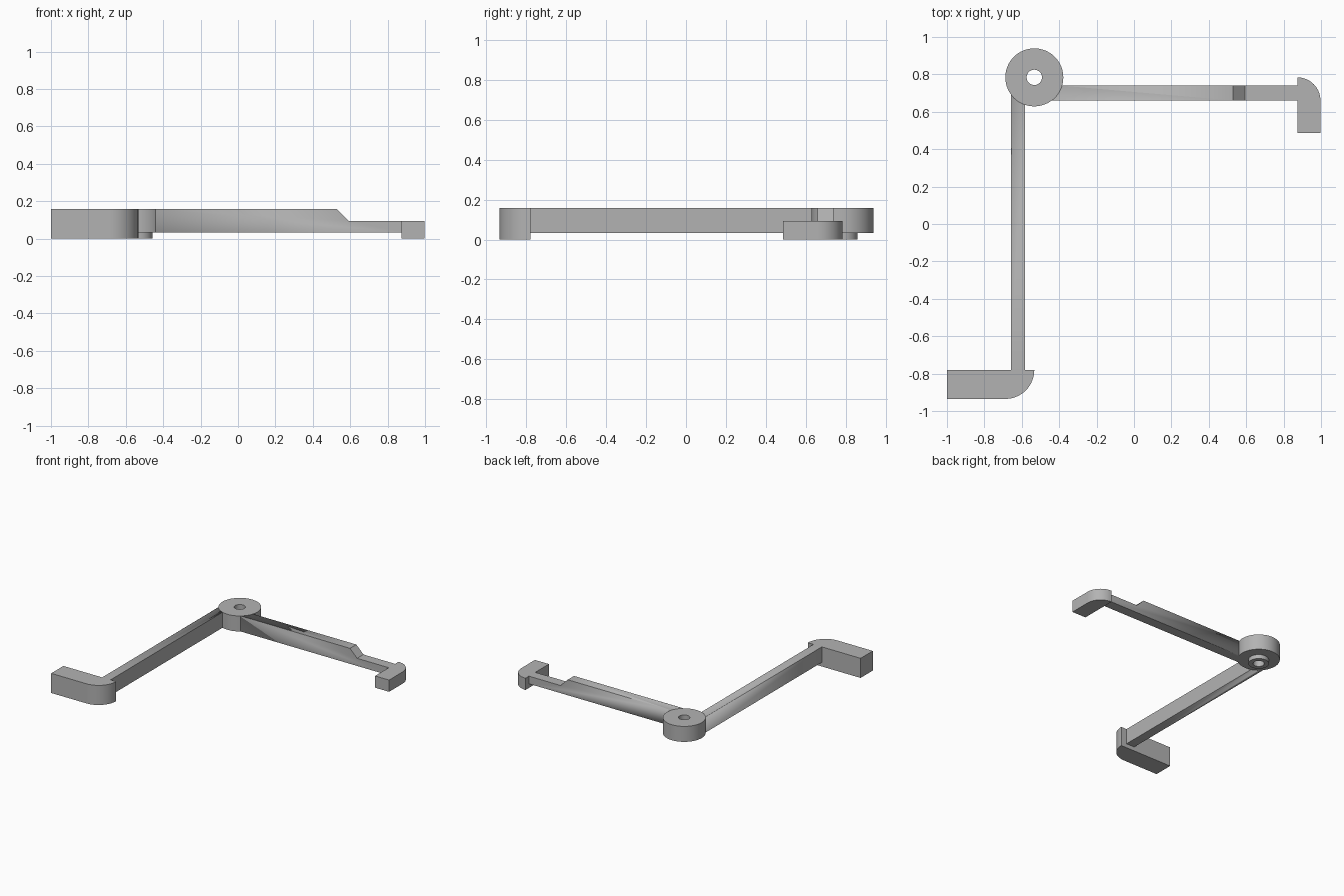
import bpy
import bmesh
from math import cos, sin, pi, radians
from mathutils import Matrix, Vector

cube = bpy.data.objects.get("Cube")
if cube:
    bpy.data.objects.remove(cube, do_unlink=True)

TOP, UNDER, TIP_TOP = 0.157, 0.033, 0.094
HUB = Vector((-0.533, 0.784, 0))
HUB_R, BOSS_R, HOLE_R = 0.155, 0.075, 0.041
SEGMENTS = 64

grey = bpy.data.materials.new("plain grey")
grey.use_nodes = True
colour = (0.45, 0.45, 0.45, 1)
grey.diffuse_color = colour
grey.node_tree.nodes["Principled BSDF"].inputs["Base Color"].default_value = colour


def finish(bm, name):
    bmesh.ops.remove_doubles(bm, verts=bm.verts, dist=1e-5)
    bmesh.ops.recalc_face_normals(bm, faces=bm.faces)
    mesh = bpy.data.meshes.new(name)
    bm.to_mesh(mesh)
    bm.free()
    mesh.materials.append(grey)
    obj = bpy.data.objects.new(name, mesh)
    bpy.context.collection.objects.link(obj)
    bpy.ops.object.select_all(action='DESELECT')
    obj.select_set(True)
    bpy.context.view_layer.objects.active = obj
    bpy.ops.object.shade_smooth_by_angle(angle=radians(30))
    return obj


def prism(name, outline, offset):
    """Extrude a closed outline of 3D points along an offset."""
    bm = bmesh.new()
    face = bm.faces.new([bm.verts.new(p) for p in outline])
    moved = bmesh.ops.extrude_face_region(bm, geom=[face], use_keep_orig=True)["geom"]
    bmesh.ops.translate(bm, vec=offset,
                        verts=[v for v in moved if isinstance(v, bmesh.types.BMVert)])
    return finish(bm, name)


def lathe(name, profile):
    """Revolve a closed radius/height profile around the hub axis."""
    bm = bmesh.new()
    verts = [bm.verts.new((HUB.x + r, HUB.y, z)) for r, z in profile]
    edges = [bm.edges.new((a, b)) for a, b in zip(verts, verts[1:] + verts[:1])]
    bmesh.ops.spin(bm, geom=verts + edges, cent=HUB, axis=(0, 0, 1),
                   angle=2 * pi, steps=SEGMENTS)
    return finish(bm, name)


def arc(cx, cy, r, start, end, steps=16):
    angles = [radians(start + (end - start) * i / steps) for i in range(steps + 1)]
    return [(cx + r * cos(a), cy + r * sin(a), 0) for a in angles]


# Pivot hub with a through hole and a small boss underneath
lathe("pivot_hub", [(HOLE_R, 0), (BOSS_R, 0), (BOSS_R, UNDER),
                    (HUB_R, UNDER), (HUB_R, TOP), (HOLE_R, TOP)])

# Hidden cylinder that trims the arms to the hub wall
bm = bmesh.new()
bmesh.ops.create_cone(bm, cap_ends=True, segments=SEGMENTS, radius1=HUB_R,
                      radius2=HUB_R, depth=1, matrix=Matrix.Translation(HUB))
cutter = finish(bm, "hub_trim_cutter")
cutter.hide_render = True
cutter.hide_set(True)

# Long arm towards the front
long_arm = prism("long_arm", [(x, y, UNDER) for x, y in
                 [(-0.657, -0.78), (-0.583, -0.78), (-0.583, 0.72), (-0.657, 0.72)]],
                 (0, 0, TOP - UNDER))

# Stepped arm towards the left, with a sloped shoulder
stepped_arm = prism("stepped_arm", [(x, 0.66, z) for x, z in
                    [(-0.5, UNDER), (0.873, UNDER), (0.873, TIP_TOP),
                     (0.593, TIP_TOP), (0.53, TOP), (-0.5, TOP)]],
                    (0, 0.08, 0))

for arm in (long_arm, stepped_arm):
    trim = arm.modifiers.new("trim_to_hub", 'BOOLEAN')
    trim.operation = 'DIFFERENCE'
    trim.solver = 'EXACT'
    trim.object = cutter

# Foot block with one rounded corner
prism("foot_block", [(-1, -0.78, 0), (-1, -0.935, 0)]
      + arc(-0.688, -0.78, 0.155, -90, 0), (0, 0, TOP))

# Hooked tip with one rounded corner
prism("hook_tip", [(0.873, 0.487, 0), (0.997, 0.487, 0)]
      + arc(0.873, 0.66, 0.124, 0, 90), (0, 0, TIP_TOP))
